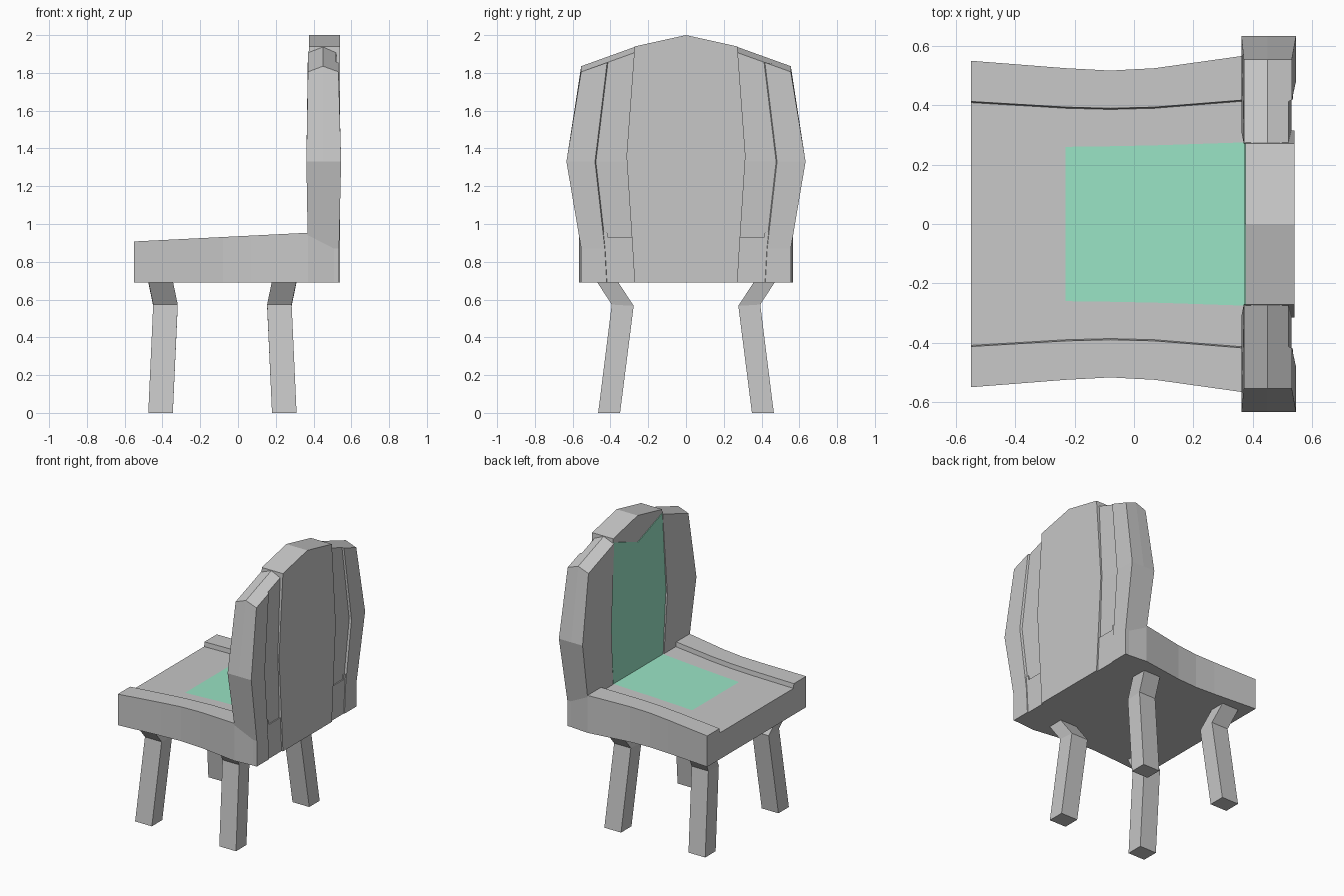
import bpy, bmesh

cube = bpy.data.objects.get("Cube")
if cube:
    bpy.data.objects.remove(cube, do_unlink=True)


def make_material(name, rgb):
    mat = bpy.data.materials.new(name)
    mat.use_nodes = True
    mat.diffuse_color = (*rgb, 1)
    mat.node_tree.nodes["Principled BSDF"].inputs["Base Color"].default_value = (*rgb, 1)
    return mat


GREY = make_material("stone grey", (0.57, 0.57, 0.57))
GREEN = make_material("mint cushion", (0.32, 0.77, 0.555))


def loft(name, sections, is_green=None):
    """Skin closed rings that share a point count, and cap both ends."""
    bm = bmesh.new()
    rings = [[bm.verts.new(p) for p in ring] for ring in sections]
    n = len(rings[0])
    for a, b in zip(rings, rings[1:]):
        for i in range(n):
            j = (i + 1) % n
            bm.faces.new((a[i], a[j], b[j], b[i]))
    bm.faces.new(rings[0])
    bm.faces.new(rings[-1])
    bmesh.ops.recalc_face_normals(bm, faces=bm.faces)
    if is_green:
        for f in bm.faces:
            f.material_index = int(is_green(f.normal, f.calc_center_median()))
    mesh = bpy.data.meshes.new(name)
    bm.to_mesh(mesh)
    bm.free()
    mesh.materials.append(GREY)
    mesh.materials.append(GREEN)
    obj = bpy.data.objects.new(name, mesh)
    bpy.context.collection.objects.link(obj)
    return obj


def mirrored(points, side):
    return [(x, y * side, z) for x, y, z in points]


# Seat: x, outer edge, inner rail edge, cushion edge
stations = [(-0.55, 0.55, 0.413, 0.255), (-0.23, 0.525, 0.394, 0.26),
            (-0.08, 0.517, 0.39, 0.262), (0.07, 0.525, 0.394, 0.265),
            (0.37, 0.567, 0.418, 0.275), (0.53, 0.553, 0.418, 0.275)]
seat_rings = []
for x, outer, inner, pad in stations:
    rail = 0.935 + 0.05 * x
    deck = rail - 0.032
    half = [(x, outer, 0.69), (x, outer, rail), (x, inner, rail),
            (x, inner - 0.004, deck), (x, pad, deck)]
    seat_rings.append(half + mirrored(half[::-1], -1))
loft("seat", seat_rings,
     lambda n, c: n.z > 0.9 and abs(c.y) < 0.1 and c.x > -0.23)

# Central back board: half width at each height, with a peaked top
FRONT, BACK = 0.376, 0.54
for side in (1, -1):
    loft("back_board_half", [mirrored([(x, 0, 0.69), (x, 0.272, 0.69), (x, 0.283, 0.87),
                                       (x, 0.315, 1.36), (x, 0.272, 1.94), (x, 0, 2.0)], side)
                             for x in (FRONT, BACK)])
# Cushion plate with a notched top
loft("back_cushion", [[(x, -0.272, 0.88), (x, 0.272, 0.88), (x, 0.308, 1.36),
                       (x, 0.272, 1.915), (x, 0, 1.815), (x, -0.272, 1.915),
                       (x, -0.308, 1.36)] for x in (FRONT - 0.004, FRONT)],
     lambda n, c: True)

# Side back boards: height, inner edge, seam, outer edge, front, back
levels = [(0.69, 0.27, 0.415, 0.555, 0.37, 0.535), (0.87, 0.28, 0.425, 0.555, 0.37, 0.535),
          (1.33, 0.31, 0.477, 0.633, 0.362, 0.546)]
for side, label in ((1, "left"), (-1, "right")):
    rings = []
    for z, inner, seam, outer, front, back in levels:
        groove = back - 0.015
        rings.append(mirrored([(front, inner, z), (0.45, inner, z), (groove, inner, z),
                               (groove, seam, z), (back, seam + 0.005, z), (back, outer, z),
                               (0.45, outer, z), (front, outer, z)], side))
    # Sloping top ring with a ridge along its middle
    top = []
    for x, y, rise in ((0.37, 0.27, 0), (0.45, 0.27, 0.03), (0.52, 0.27, 0),
                       (0.52, 0.413, 0), (0.532, 0.418, 0), (0.532, 0.555, 0),
                       (0.45, 0.555, 0.03), (0.37, 0.555, 0)):
        top.append((x, y, 1.908 - 0.36 * (y - 0.27) + rise))
    rings.append(mirrored(top, side))
    board = loft(label + "_back_board", rings)
    # Split the top cap along the ridge so both slopes stay flat
    bm = bmesh.new()
    bm.from_mesh(board.data)
    bm.verts.ensure_lookup_table()
    bmesh.ops.connect_vert_pair(bm, verts=[bm.verts[25], bm.verts[30]])
    bm.to_mesh(board.data)
    bm.free()

# Bent legs
for side, label in ((1, "left"), (-1, "right")):
    for name, x, bend in (("front", -0.41, 0.026), ("rear", 0.245, -0.026)):
        rings = []
        for z, shift, y in ((0, 0, 0.407), (0.57, bend, 0.335), (0.72, -bend * 0.2, 0.433)):
            rings.append(mirrored([(x + shift + dx, y + dy, z + 0.06 * dy * (z > 0))
                                   for dx, dy in ((-0.065, -0.058), (0.065, -0.058),
                                                  (0.065, 0.058), (-0.065, 0.058))], side))
        loft(name + "_leg_" + label, rings)
